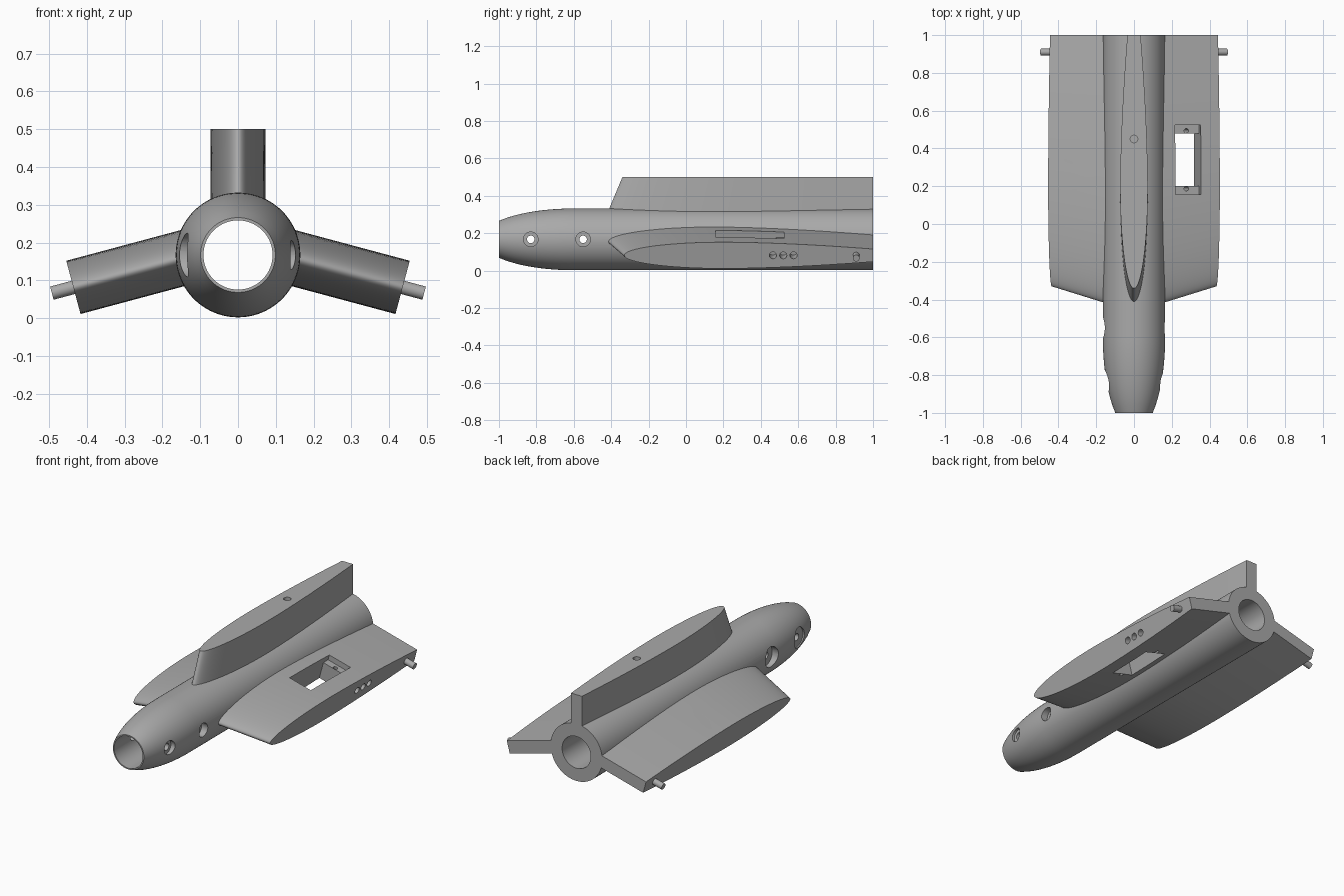
import bpy, bmesh, math
from mathutils import Matrix, Vector

cube = bpy.data.objects.get("Cube")
if cube:
    bpy.data.objects.remove(cube)

AXIS_Z = 0.167
BODY_R, BORE_R = 0.165, 0.0915
HALF_THICK, TAIL_THICK = 0.073, 0.035
TIP = 0.451

grey = bpy.data.materials.new("plain_grey")
grey.use_nodes = True
colour = (0.4, 0.4, 0.4, 1)
grey.diffuse_color = colour
grey.node_tree.nodes["Principled BSDF"].inputs["Base Color"].default_value = colour


def finish(bm, name, matrix=Matrix()):
    """Turn a bmesh into a grey object placed by matrix."""
    bm.transform(matrix)
    bmesh.ops.recalc_face_normals(bm, faces=bm.faces)
    mesh = bpy.data.meshes.new(name)
    bm.to_mesh(mesh)
    bm.free()
    mesh.materials.append(grey)
    obj = bpy.data.objects.new(name, mesh)
    bpy.context.collection.objects.link(obj)
    return obj


def activate(obj):
    bpy.ops.object.select_all(action="DESELECT")
    obj.select_set(True)
    bpy.context.view_layer.objects.active = obj


def smooth(obj):
    activate(obj)
    bpy.ops.object.shade_smooth_by_angle(angle=math.radians(30))


def cut(obj, cutters):
    """Subtract each cutter and remove it."""
    for cutter in cutters:
        activate(obj)
        mod = obj.modifiers.new("cut", "BOOLEAN")
        mod.operation, mod.solver, mod.object = "DIFFERENCE", "EXACT", cutter
        bpy.ops.object.modifier_apply(modifier=mod.name)
        bpy.data.objects.remove(cutter)


def rod(name, start, end, radius, matrix=Matrix()):
    """Cylinder between two local points."""
    a, b = Vector(start), Vector(end)
    turn = (b - a).to_track_quat("Z", "Y").to_matrix().to_4x4()
    bm = bmesh.new()
    bmesh.ops.create_cone(bm, cap_ends=True, segments=32, radius1=radius, radius2=radius,
                          depth=(b - a).length, matrix=Matrix.Translation((a + b) / 2) @ turn)
    return finish(bm, name, matrix)


def box(name, low, high, matrix=Matrix()):
    """Box between two local corners."""
    a, b = Vector(low), Vector(high)
    bm = bmesh.new()
    bmesh.ops.create_cube(bm, size=1, matrix=Matrix.Translation((a + b) / 2)
                          @ Matrix.Diagonal((b - a).to_4d()))
    return finish(bm, name, matrix)


def half_thickness(t):
    """Elliptical front, gently thinning tail."""
    peak = 0.4
    if t < peak:
        return HALF_THICK * math.sqrt(max(0, 1 - ((t - peak) / peak) ** 2))
    return HALF_THICK - (HALF_THICK - TAIL_THICK) * ((t - peak) / (1 - peak)) ** 1.7


def blade(name, stations, matrix):
    """Loft the section between (span, leading edge) stations; local axes span, y, normal."""
    steps = 40
    ts = [1 - math.cos(i / steps * math.pi / 2) for i in range(steps + 1)]
    outline = [(t, half_thickness(t)) for t in reversed(ts)]
    outline += [(t, -half_thickness(t)) for t in ts[1:]]
    bm = bmesh.new()
    root, tip = [[bm.verts.new((u, lead + (1 - lead) * t, n)) for t, n in outline]
                 for u, lead in stations]
    count = len(outline)
    for i in range(count):
        j = (i + 1) % count
        bm.faces.new((root[i], root[j], tip[j], tip[i]))
    bm.faces.new(root)
    bm.faces.new(tip)
    return finish(bm, name, matrix)


def frame(span, normal, height):
    m = Matrix((span, (0, 1, 0), normal)).transposed().to_4x4()
    m.translation = (0, 0, height)
    return m


# Hollow fuselage with a rounded open nose
profile = [(BODY_R * math.sqrt(1 - ((y + 0.6) / 0.5) ** 2), y)
           for y in (-1 + 0.4 * math.sin(i / 16 * math.pi / 2) for i in range(17))]
profile += [(BODY_R, 1), (BORE_R, 1), (BORE_R, -1)]
bm = bmesh.new()
ring = [bm.verts.new((r, y, 0)) for r, y in profile]
edges = [bm.edges.new((ring[i - 1], ring[i])) for i in range(len(ring))]
bmesh.ops.spin(bm, geom=ring + edges, cent=(0, 0, 0), axis=(0, 1, 0),
               angle=math.tau, steps=96, use_merge=True)
bmesh.ops.remove_doubles(bm, verts=bm.verts, dist=1e-5)
fuselage = finish(bm, "fuselage", Matrix.Translation((0, 0, AXIS_Z)))

# Cross bolt holes, with a wider recess on the right side
for y in (-0.83, -0.55):
    cut(fuselage, [
        rod("bolt_hole", (-0.3, y, AXIS_Z), (0.3, y, AXIS_Z), 0.02),
        rod("left_recess", (0.125, y, AXIS_Z), (0.3, y, AXIS_Z), 0.039),
        rod("right_recess", (-0.3, y, AXIS_Z), (-0.125, y, AXIS_Z), 0.058)])
smooth(fuselage)

# Upright fin with two holes in its top edge
up = frame((0, 0, 1), (1, 0, 0), AXIS_Z)
fin = blade("top_fin", [(0.13, -0.425), (0.333, -0.34)], up)
cut(fin, [rod("fin_hole", (0.2, y, 0), (0.4, y, 0), 0.02, up) for y in (0.45, 0.895)])
smooth(fin)

# Drooping wings with servo windows, tip holes and pegs
c, s = math.cos(math.radians(15)), math.sin(math.radians(15))
for side, label, tip_holes in ((1, "left", (0.465, 0.52, 0.575)), (-1, "right", (0.575,))):
    m = frame((side * c, 0, -s), (side * s, 0, c), 0.198)
    wing = blade(label + "_wing", [(0.125, -0.428), (TIP, -0.33)], m)
    cutters = [box("window", (0.208, 0.2, -0.2), (0.348, 0.48, 0.2), m),
               box("ledge", (0.208, 0.157, 0.033), (0.348, 0.523, 0.2), m)]
    cutters += [rod("screw_hole", (0.278, y, -0.2), (0.278, y, 0.2), 0.012, m)
                for y in (0.187, 0.493)]
    cutters += [rod("tip_hole", (0.375, y, 0), (0.5, y, 0), 0.019, m) for y in tip_holes]
    cut(wing, cutters)
    smooth(wing)
    smooth(rod(label + "_peg", (0.4, 0.91, 0), (0.51, 0.91, 0), 0.018, m))
